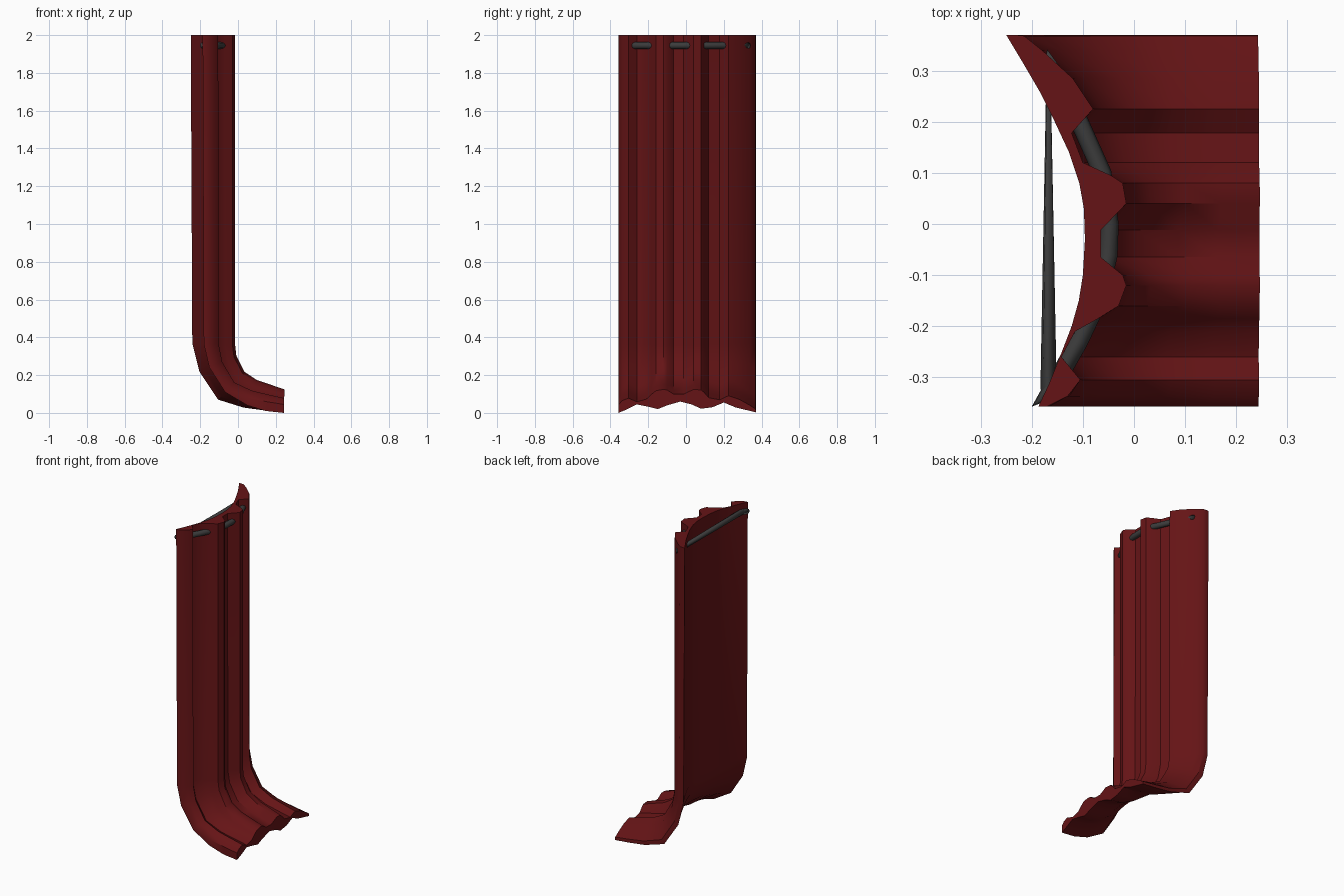
import bpy, bmesh
from mathutils import Vector

if "Cube" in bpy.data.objects:
    bpy.data.objects.remove(bpy.data.objects["Cube"])

def material(name, color):
    m = bpy.data.materials.new(name)
    m.diffuse_color = color
    m.use_nodes = True
    m.node_tree.nodes["Principled BSDF"].inputs["Base Color"].default_value = m.diffuse_color
    return m

# Horizontal cross-section (x, y): pleated front, then plain curved back
front = [(-.25, .37), (-.235, .37), (-.215, .368), (-.18, .34), (-.12, .285), (-.08, .225),
         (-.122, .178), (-.10, .12), (-.045, .095), (-.022, .08), (-.015, .04),
         (-.065, -.012), (-.065, -.065), (-.022, -.1), (-.015, -.12), (-.03, -.16),
         (-.07, -.185), (-.115, -.21), (-.142, -.26), (-.105, -.305), (-.13, -.337), (-.17, -.357)]
back = [(-.187, -.357), (-.165, -.31), (-.145, -.26), (-.122, -.2), (-.108, -.15), (-.1, -.1),
        (-.096, -.03), (-.098, .03), (-.107, .08), (-.127, .14), (-.155, .2),
        (-.185, .26), (-.22, .32)]
# Lifted height of the hem underside, one per back point
hem = [0, .02, .045, .033, .02, .04, .06, .045, .022, .03, .055, .03, .015]

# Downward path: (innermost x, z), (outermost x, z), hem influence
stations = [((-.25, 2), (-.02, 2), 0),
            ((-.242, .37), (-.02, .36), 0),
            ((-.205, .22), (-.013, .30), 0),
            ((-.105, .07), (.03, .215), 0),
            ((.03, .028), (.10, .17), .4),
            ((.14, .013), (.17, .147), .8),
            ((.242, .003), (.246, .122), 1)]

# Curtain drape
bm = bmesh.new()
rings = []
for a, b, w in stations:
    ring = []
    for i, (x, y) in enumerate(front + back):
        p = Vector(a).lerp(Vector(b), (x + .25) / .23)
        z = p.y
        if i >= len(front):
            z += w * (hem[i - len(front)] - z)
        ring.append(bm.verts.new((p.x, y, z)))
    rings.append(ring)
n = len(rings[0])
for r, s in zip(rings, rings[1:]):
    for i in range(n):
        j = (i + 1) % n
        bm.faces.new((r[i], r[j], s[j], s[i]))
bm.faces.new(rings[0])
bm.faces.new(rings[-1])
bmesh.ops.recalc_face_normals(bm, faces=bm.faces)
me = bpy.data.meshes.new("curtain")
bm.to_mesh(me)
bm.free()
curtain = bpy.data.objects.new("curtain", me)
bpy.context.collection.objects.link(curtain)
me.materials.append(material("dark_red", (.13, .007, .008, 1)))
bpy.context.view_layer.objects.active = curtain
curtain.select_set(True)
bpy.ops.object.shade_smooth_by_angle(angle=.6)

# Hanging rod: bowed front with a straight back chord
path = [(-.167, .325), (-.15, .285), (-.107, .2), (-.062, .1), (-.048, 0), (-.05, -.06),
        (-.07, -.15), (-.108, -.23), (-.145, -.295), (-.187, -.345), (-.167, -.33)]
cu = bpy.data.curves.new("curtain_rod", 'CURVE')
cu.dimensions = '3D'
cu.bevel_depth = .018
cu.bevel_resolution = 2
sp = cu.splines.new('POLY')
sp.points.add(len(path) - 1)
for p, (x, y) in zip(sp.points, path):
    p.co = (x, y, 1.945, 1)
sp.use_cyclic_u = True
rod = bpy.data.objects.new("curtain_rod", cu)
bpy.context.collection.objects.link(rod)
cu.materials.append(material("dark_grey", (.045, .045, .045, 1)))
